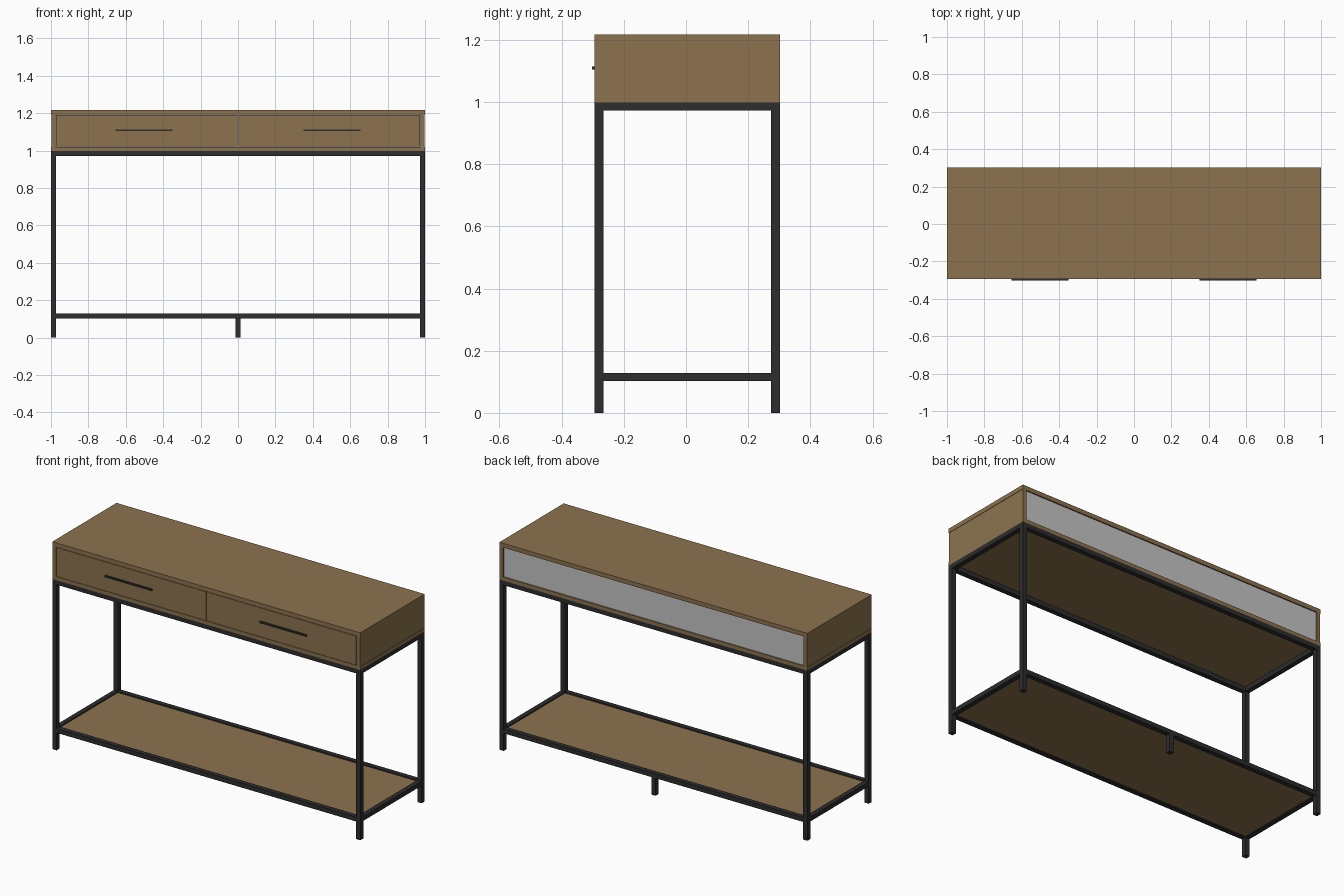
import bpy

cube = bpy.data.objects.get("Cube")
if cube:
    bpy.data.objects.remove(cube, do_unlink=True)


def material(name, color):
    m = bpy.data.materials.new(name)
    m.use_nodes = True
    m.diffuse_color = (*color, 1)
    m.node_tree.nodes["Principled BSDF"].inputs["Base Color"].default_value = (*color, 1)
    return m


wood = material("oak_wood", (0.262, 0.171, 0.077))
metal = material("black_metal", (0.026, 0.026, 0.027))
grey = material("grey_backing", (0.56, 0.56, 0.56))


def box(name, x, y, z, mat):
    """Box from (min, max) ranges on each axis."""
    ranges = (x, y, z)
    bpy.ops.mesh.primitive_cube_add(size=1, location=[(a + b) / 2 for a, b in ranges])
    ob = bpy.context.object
    ob.name = name
    ob.scale = [b - a for a, b in ranges]
    bpy.ops.object.transform_apply(location=False, rotation=False, scale=True)
    ob.data.materials.append(mat)
    return ob


FRONT, BACK = -0.294, 0.302
TUBE = 0.028          # square steel tube width
PANEL = 0.025         # board thickness
SHELF_BOTTOM, SHELF_TOP = 0.103, 0.129
FRAME_BOTTOM, FRAME_TOP = 0.972, 0.998
BASE_TOP, LID_BOTTOM, TOP = 1.019, 1.192, 1.217
depth = (FRONT, BACK)
edges = {"front": (FRONT, FRONT + TUBE), "back": (BACK - TUBE, BACK)}
sides = {"right": (-1, -1 + TUBE), "left": (1 - TUBE, 1)}

# Legs
for sx, xr in sides.items():
    for sy, yr in edges.items():
        box(f"{sy}_{sx}_leg", xr, yr, (0, FRAME_BOTTOM), metal)
box("back_centre_leg", (-TUBE / 2, TUBE / 2), edges["back"], (0, SHELF_BOTTOM), metal)

# Upper and lower rails
inner_x = (-1 + TUBE, 1 - TUBE)
inner_y = (FRONT + TUBE, BACK - TUBE)
for sy, yr in edges.items():
    box(f"upper_{sy}_rail", (-1, 1), yr, (FRAME_BOTTOM, FRAME_TOP), metal)
    box(f"lower_{sy}_rail", inner_x, yr, (SHELF_BOTTOM, SHELF_TOP), metal)
for sx, xr in sides.items():
    box(f"upper_{sx}_rail", xr, inner_y, (FRAME_BOTTOM, FRAME_TOP), metal)
    box(f"lower_{sx}_rail", xr, inner_y, (SHELF_BOTTOM, SHELF_TOP), metal)

# Shelf board held between the lower rails
box("shelf_board", inner_x, inner_y, (0.109, 0.122), wood)

# Cabinet case
box("base_board", (-1, 1), depth, (FRAME_TOP, BASE_TOP), wood)
box("top_board", (-1, 1), depth, (LID_BOTTOM, TOP), wood)
for sx, xr in {"right": (-0.998, -1 + PANEL), "left": (1 - PANEL, 0.998)}.items():
    box(f"{sx}_side_panel", xr, depth, (BASE_TOP, LID_BOTTOM), wood)
box("back_panel", (-1 + PANEL, 1 - PANEL), (BACK - 0.018, BACK - 0.007),
    (BASE_TOP, LID_BOTTOM), grey)

# Drawers with bar handles
GAP = 0.002
for sx, s in (("right", -1), ("left", 1)):
    xr = sorted((s * GAP, s * (1 - PANEL - GAP)))
    box(f"{sx}_drawer_front", xr, (FRONT, FRONT + 0.02),
        (BASE_TOP + GAP, LID_BOTTOM - GAP), wood)
    box(f"{sx}_drawer_handle", sorted((s * 0.35, s * 0.655)), (-0.302, FRONT),
        (1.104, 1.114), metal)
